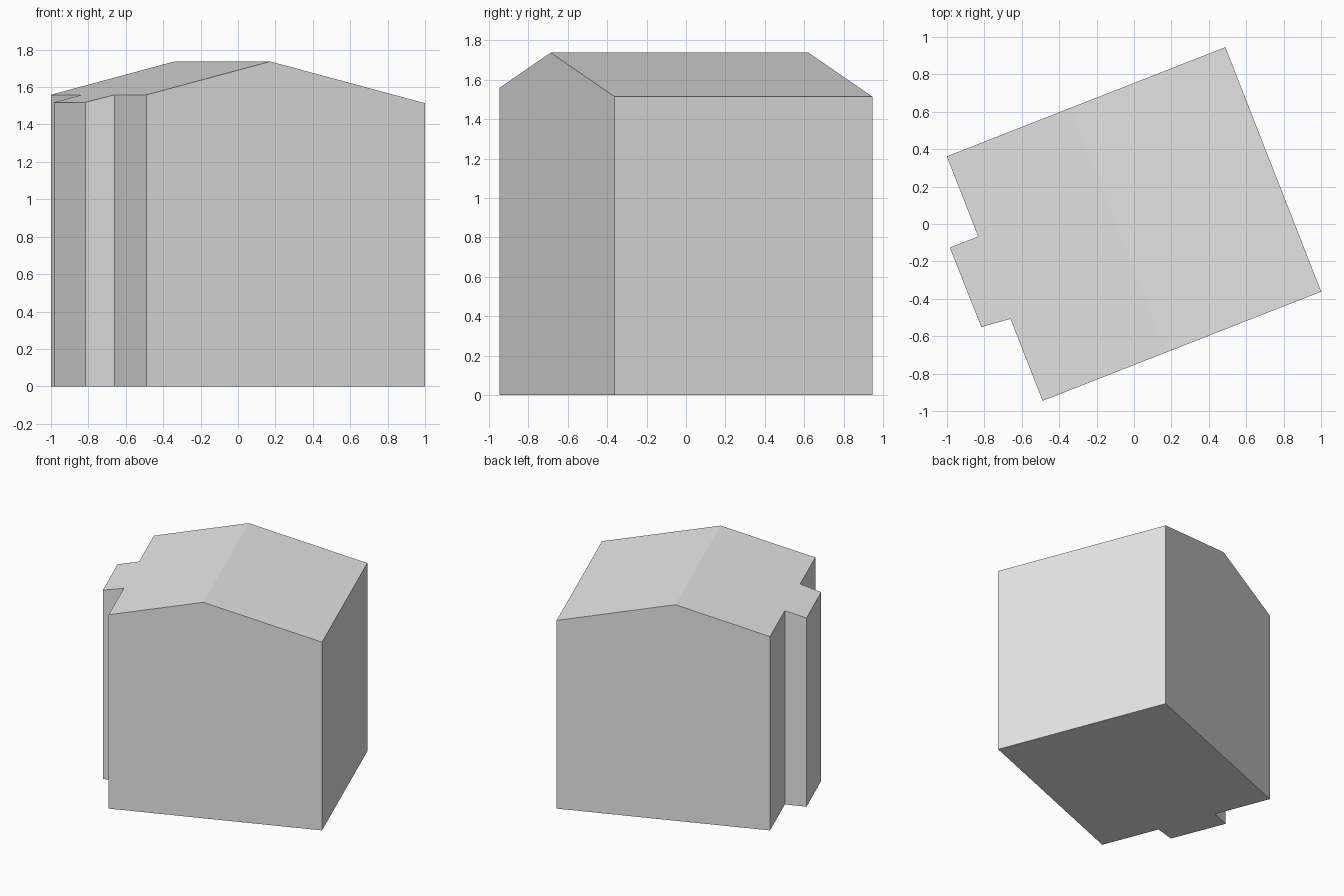
import bpy
import bmesh
import math

cube = bpy.data.objects.get("Cube")
if cube:
    bpy.data.objects.remove(cube, do_unlink=True)

# One plain grey for the whole building
grey = bpy.data.materials.new("plain_grey")
grey.use_nodes = True
grey.diffuse_color = (0.8, 0.8, 0.8, 1)
grey.node_tree.nodes["Principled BSDF"].inputs["Base Color"].default_value = (0.8, 0.8, 0.8, 1)

HALF_W, HALF_L = 0.8, 0.702
RIDGE_X, RIDGE_Z, PITCH = -0.09, 1.737, 0.251


def roof_z(x):
    return RIDGE_Z - PITCH * abs(x - RIDGE_X)


# Footprint, counter-clockwise, with a shallow bay on the low -x side
footprint = [
    (-HALF_W, -HALF_L), (HALF_W, -HALF_L), (HALF_W, HALF_L), (-HALF_W, HALF_L),
    (-HALF_W, 0.242), (-0.963, 0.242), (-0.961, -0.215), (-HALF_W, -0.231),
]

bm = bmesh.new()
base = [bm.verts.new((x, y, 0)) for x, y in footprint]
eaves = [bm.verts.new((x, y, roof_z(x))) for x, y in footprint]
ridge_front, ridge_back = [bm.verts.new((RIDGE_X, y, RIDGE_Z)) for y in (-HALF_L, HALF_L)]

# Floor and walls; the two gable walls rise to the ridge
bm.faces.new(base[::-1])
peaks = {0: [ridge_front], 2: [ridge_back]}
for i in range(len(base)):
    j = (i + 1) % len(base)
    bm.faces.new([base[i], base[j], eaves[j], *peaks.get(i, []), eaves[i]])

# Two roof slopes, the -x one running on over the bay
bm.faces.new([ridge_front, eaves[1], eaves[2], ridge_back])
bm.faces.new([ridge_front, ridge_back, *eaves[3:], eaves[0]])
bm.normal_update()

mesh = bpy.data.meshes.new("gabled_building")
bm.to_mesh(mesh)
bm.free()
mesh.materials.append(grey)
building = bpy.data.objects.new("gabled_building", mesh)
building.rotation_euler.z = math.radians(21.4)
bpy.context.collection.objects.link(building)
